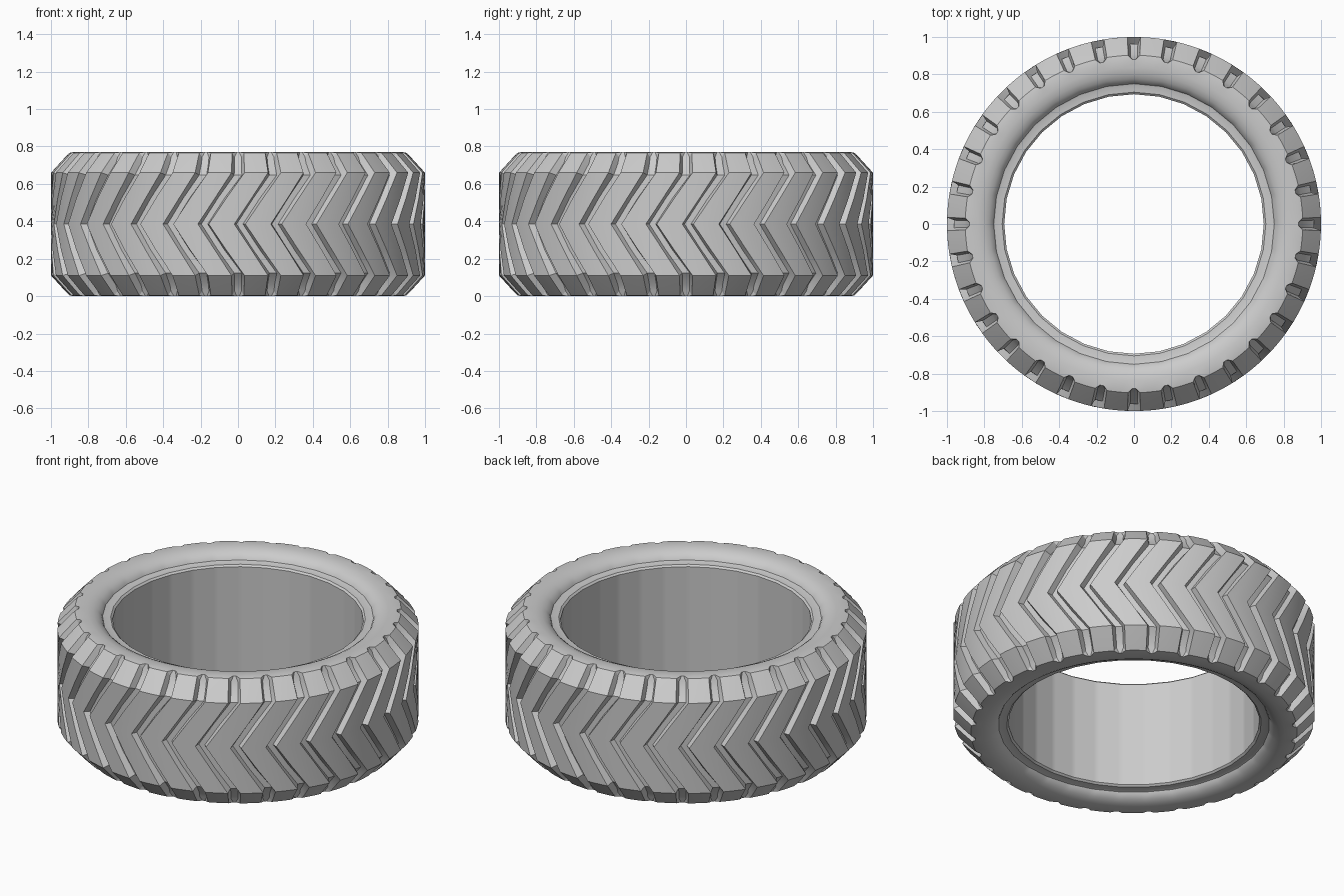
import bpy, bmesh
from math import pi, cos, sin, radians

if "Cube" in bpy.data.objects:
    bpy.data.objects.remove(bpy.data.objects["Cube"])

N = 32                      # chevron grooves around the tyre
PITCH = 2 * pi / N
MID = 0.385                 # half of the tyre width

# Upper half of the section, from the tread centre to the inner bore:
# surface radius, height above centre, groove floor radius, floor height,
# groove width factor, chevron shift in pitches
rows = [
    (1.000, 0.000, 0.966, 0.000, 0.85, -0.95),
    (1.000, 0.137, 0.966, 0.137, 0.88, -0.48),
    (1.000, 0.275, 0.962, 0.262, 1.00, 0.00),
    (0.930, 0.352, 0.905, 0.325, 1.00, 0.00),
    (0.902, 0.381, 0.892, 0.358, 1.00, 0.00),
    (0.880, 0.385, 0.880, 0.385, 0.35, 0.00),
]
# Sidewall, rim lip and bore, without grooves
for r, h in [(0.835, 0.385), (0.80, 0.378), (0.775, 0.366), (0.758, 0.350),
             (0.750, 0.335), (0.742, 0.332), (0.705, 0.330), (0.694, 0.320)]:
    rows.append((r, h, r, h, 1.0, 0.0))

# Columns in one pitch: groove edges and floor, then the block
OUT, IN = 0.035, 0.021
cols = [(-OUT, 0, 1), (-IN, 1, 1), (0, 1, 1), (IN, 1, 1), (OUT, 0, 1),
        (0.075, 0, 0), (0.121, 0, 0)]


def ring(bm, row, side):
    r, h, fr, fh, width, shift = row
    verts = []
    for i in range(N):
        for a, floor, groove in cols:
            local = a * (width if groove else 1.0)
            t = (i + shift) * PITCH + local - pi / 2
            rad, z = (fr, fh) if floor else (r, h)
            if r < 0.77:    # faceted inner rim
                d = local % PITCH - PITCH / 2
                rad *= cos(PITCH / 2) / cos(d)
            verts.append(bm.verts.new((rad * cos(t), rad * sin(t), MID + side * z)))
    return verts


# Tyre body: closed loop of rings around the section
bm = bmesh.new()
upper = [ring(bm, row, 1) for row in rows]
lower = [ring(bm, row, -1) for row in rows[1:]]
loop = upper + lower[::-1]
count = len(loop[0])
for k, a in enumerate(loop):
    b = loop[(k + 1) % len(loop)]
    for j in range(count):
        n = (j + 1) % count
        bm.faces.new((a[j], a[n], b[n], b[j]))
bmesh.ops.recalc_face_normals(bm, faces=bm.faces)

mesh = bpy.data.meshes.new("tyre")
bm.to_mesh(mesh)
bm.free()
tyre = bpy.data.objects.new("tyre", mesh)
bpy.context.collection.objects.link(tyre)
bpy.context.view_layer.objects.active = tyre
tyre.select_set(True)
bpy.ops.object.shade_smooth_by_angle(angle=radians(28))
